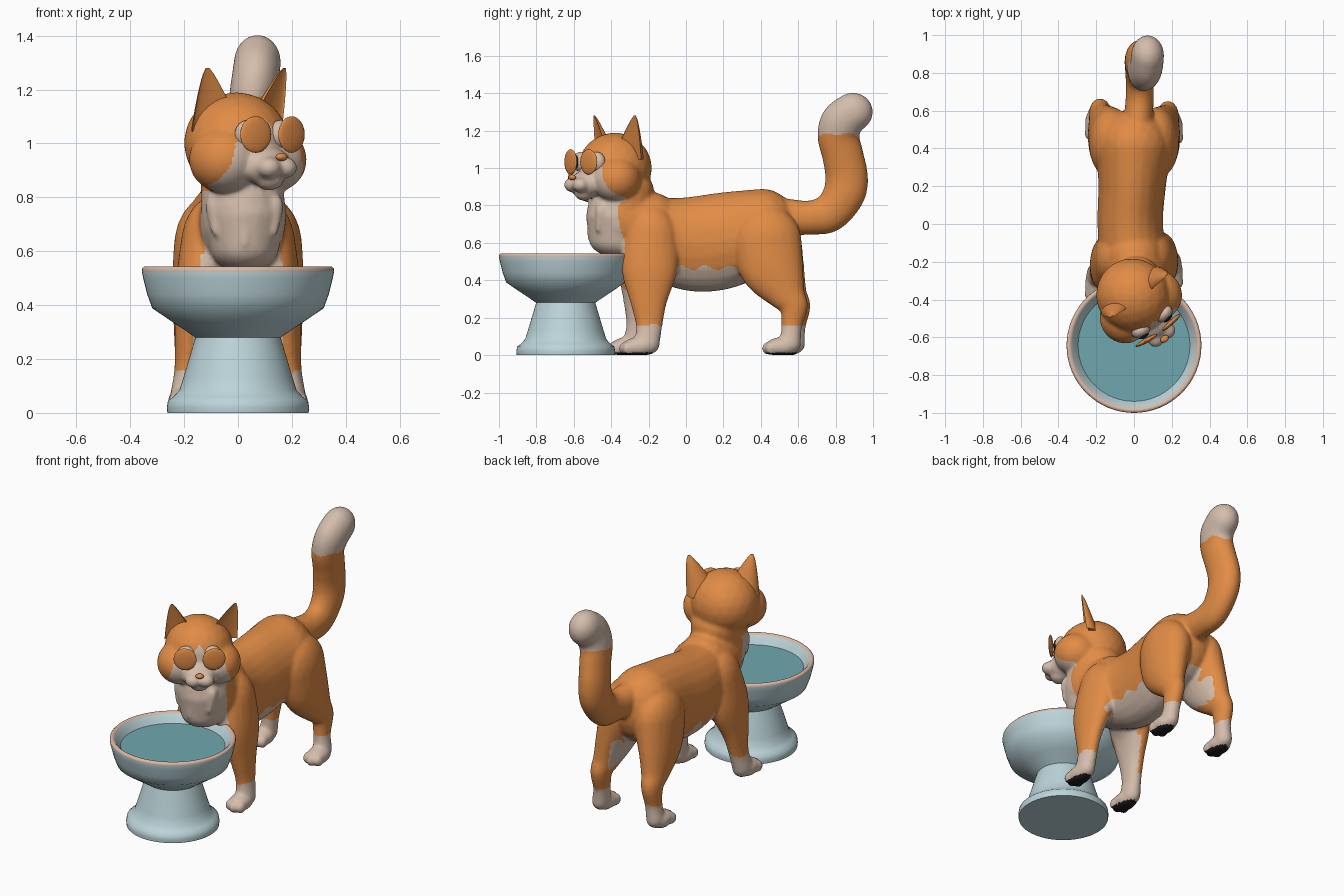
import bpy, bmesh, math
from mathutils import Matrix, Vector

cube = bpy.data.objects.get("Cube")
if cube:
    bpy.data.objects.remove(cube)


def material(name, rgb):
    m = bpy.data.materials.new(name)
    m.use_nodes = True
    m.diffuse_color = (*rgb, 1)
    bsdf = next(n for n in m.node_tree.nodes if n.type == 'BSDF_PRINCIPLED')
    bsdf.inputs["Base Color"].default_value = (*rgb, 1)
    return m


orange = material("orange_fur", (0.75, 0.26, 0.06))
cream = material("cream_fur", (0.66, 0.51, 0.41))
black = material("black_pads", (0.012, 0.012, 0.014))
blue = material("pale_blue_ceramic", (0.5, 0.66, 0.7))
teal = material("teal_water", (0.16, 0.39, 0.43))
rim_cream = material("rim_cream", (0.69, 0.49, 0.39))


def link(name, mesh, mats):
    for m in mats:
        mesh.materials.append(m)
    obj = bpy.data.objects.new(name, mesh)
    bpy.context.collection.objects.link(obj)
    mesh.polygons.foreach_set("use_smooth", [True] * len(mesh.polygons))
    return obj


def finish(name, bm, mats, angle):
    mesh = bpy.data.meshes.new(name)
    bm.to_mesh(mesh)
    bm.free()
    obj = link(name, mesh, mats)
    bpy.ops.object.select_all(action='DESELECT')
    obj.select_set(True)
    bpy.context.view_layer.objects.active = obj
    bpy.ops.object.shade_smooth_by_angle(angle=math.radians(angle))


# Unit sphere shared by every rounded volume
bm = bmesh.new()
bmesh.ops.create_icosphere(bm, subdivisions=3, radius=1)
bm.verts.index_update()
UNIT_VERTS = [v.co.copy() for v in bm.verts]
UNIT_FACES = [[v.index for v in f.verts] for f in bm.faces]
bm.free()


def ball(loc, radii, frame=Matrix()):
    return frame @ Matrix.Translation(loc) @ Matrix.Diagonal((*radii, 1))


def chain(keys, steps=8):
    """Fill a limb with ellipsoids along a smooth spline of sections (x, y, z, rx, ry, rz)."""
    out = []
    ends = [keys[0], *keys, keys[-1]]
    for quad in zip(ends, ends[1:], ends[2:], ends[3:]):
        for i in range(steps + 1):
            t = i / steps
            v = [b + t * ((c - a) + t * (2 * a - 5 * b + 4 * c - d
                                         + t * (3 * (b - c) + d - a))) / 2
                 for a, b, c, d in zip(*quad)]
            out.append(ball(v[:3], v[3:]))
    return out


def ball_object(name, balls, mats):
    verts, faces = [], []
    for m in balls:
        base = len(verts)
        verts.extend(m @ v for v in UNIT_VERTS)
        faces.extend([base + i for i in f] for f in UNIT_FACES)
    mesh = bpy.data.meshes.new(name)
    mesh.from_pydata(verts, [], faces)
    return link(name, mesh, mats)


# Head frame: the head is turned toward the left; local -y is the face direction
HEAD = Matrix.Translation((0.01, -0.40, 1.0)) @ Matrix.Rotation(math.radians(36), 4, 'Z')
TO_HEAD = HEAD.inverted()

# Torso, neck and chest
fur = chain([(0, -.2, .63, .18, .15, .21), (-.02, 0, .595, .175, .15, .25),
             (-.01, .2, .61, .18, .15, .262), (0, .41, .66, .2, .2, .23)])
fur += chain([(0, -.18, .68, .165, .16, .19), (.02, -.345, .73, .16, .18, .17),
              (.01, -.33, .88, .15, .16, .12)])
fur += chain([(.025, -.36, .74, .155, .175, .12), (.025, -.36, .62, .13, .16, .1)])
# Chest tufts
for i in range(-2, 3):
    x, lift = .025 + .055 * i, .022 * abs(i)
    fur += chain([(x, -.495 + lift, .72 + lift, .035, .035, .05),
                  (x, -.515 + lift, .63 + lift, .014, .014, .02)])
# Head, cheeks and muzzle
fur += [ball((0, .025, 0), (.195, .2, .19), HEAD),
        ball((0, -.165, -.085), (.1, .075, .075), HEAD),
        ball((0, -.18, -.135), (.055, .05, .04), HEAD)]
for s in (-1, 1):
    fur.append(ball((s * .11, -.045, -.06), (.128, .135, .125), HEAD))
    fur.append(ball((s * .037, -.23, -.09), (.046, .045, .04), HEAD))
# Legs, paws and toes
FRONT = [(.1, -.185, .6, .115, .15, .2), (.15, -.195, .46, .083, .15, .13),
         (.177, -.2, .3, .058, .102, .08), (.19, -.197, .16, .047, .072, .05),
         (.2, -.21, .06, .053, .07, .06)]
HIND = [(.12, .43, .6, .12, .19, .2), (.15, .46, .46, .095, .168, .15),
        (.17, .53, .33, .07, .105, .09), (.18, .575, .26, .057, .077, .06),
        (.185, .565, .15, .047, .056, .05), (.195, .555, .06, .051, .06, .055)]
for s in (-1, 1):
    for leg, stride in ((FRONT, .07 if s < 0 else 0), (HIND, -.025 if s < 0 else 0)):
        keys = [(s * k[0], k[1] - stride * (1 - k[2] / .6), *k[2:]) for k in leg]
        fur += chain(keys)
        y = keys[-1][1]
        fur.append(ball((s * .2, y - .045, .044), (.061, .087, .052)))
        for toe in (-1, 0, 1):
            fur.append(ball((s * .2 + toe * .037, y - .115 + abs(toe) * .018, .036),
                            (.025, .036, .036)))
# Tail
fur += chain([(.02, .52, .74, .08, .1, .1), (.03, .66, .735, .075, .09, .092),
              (.03, .77, .762, .075, .1, .105), (.03, .845, .86, .08, .114, .105),
              (.03, .858, .96, .08, .115, .1), (.04, .838, 1.07, .08, .112, .1),
              (.05, .815, 1.17, .084, .113, .1), (.065, .835, 1.25, .088, .115, .107),
              (.072, .892, 1.3, .088, .108, .104)])

# Fuse the fur volumes into one smooth skin
body = ball_object("cat_body", fur, [orange, cream, black])
remesh = body.modifiers.new("fuse", 'REMESH')
remesh.mode = 'VOXEL'
remesh.voxel_size = 0.009
smooth = body.modifiers.new("soften", 'SMOOTH')
smooth.factor = 0.5
smooth.iterations = 12
graph = bpy.context.evaluated_depsgraph_get()
skin = bpy.data.meshes.new_from_object(body.evaluated_get(graph))
body.modifiers.clear()
body.data = skin
skin.materials.clear()
for m in (orange, cream, black):
    skin.materials.append(m)
for v in skin.vertices:
    v.co.z = max(v.co.z, 0)


# Fur markings by place and direction
def face_marking(p, jag):
    if p.z > .03:
        width = .038 * min(1, (.1 - p.z) / .06)
    else:
        width = .038 + .1 * min(1, (.03 - p.z) / .03) + .35 * max(0, -p.z)
    return int(p.y < -.03 + jag and abs(p.x) < width)


def marking(c, n):
    jag = .018 * math.sin(c.x * 60) + .014 * math.sin(c.y * 47 + c.z * 20)
    if c.z < .014 and n.z < -.6:
        return 2
    if c.z < .155 + jag * .3:
        return 1
    if c.y > .6:
        return int(c.z > 1.175 + jag * .4)
    if c.z > .82 and c.y < -.15:
        return face_marking(TO_HEAD @ c, jag)
    if c.z > .5:
        return int(c.y < -.335 + jag and abs(c.x - .025) < .165)
    inward = n.x * math.copysign(1, c.x) < -.35
    inner = inward and (c.z < .38 + jag if c.y < .1 else .31 < c.z + jag < .45)
    belly = -.06 < c.y < .28 and c.z < .45 + jag
    under = abs(c.x) < .11 and n.z < -.35
    return int(inner or belly or under)


for poly in skin.polygons:
    poly.use_smooth = True
    poly.material_index = marking(poly.center, poly.normal)

# Ears: lofted crescents, hollow at the front, rooted inside the head
for s, side in ((-1, "right"), (1, "left")):
    bm = bmesh.new()
    frame = HEAD @ Matrix.Translation((s * .108 + .012, .015, .045)) @ Matrix.Rotation(s * .25, 4, 'Z')
    rings, rows, count = [], 10, 24
    for j in range(rows + 1):
        t = j / rows
        w = .094 * (1 - t) ** .8 + .007
        ring = []
        for i in range(count):
            a = math.tau * i / count
            depth = .75 * w * math.sin(a) if math.sin(a) > 0 else -.2 * w * math.sin(a)
            co = Vector((w * math.cos(a) + s * .066 * t + .015 * t, depth - .03 * t, .235 * t))
            ring.append(bm.verts.new(frame @ co))
        rings.append(ring)
    for lo, hi in zip(rings, rings[1:]):
        for i in range(count):
            k = (i + 1) % count
            bm.faces.new((lo[i], lo[k], hi[k], hi[i]))
    bm.faces.new(rings[0])
    bm.faces.new(rings[-1])
    bmesh.ops.recalc_face_normals(bm, faces=bm.faces)
    finish(side + "_ear", bm, [orange], 50)

    # Eyes: pale eyeball, dark pupil and round disc in front
    tilt = HEAD @ Matrix.Translation((s * .082, -.208, .033)) @ Matrix.Rotation(s * .12, 4, 'Z')
    for part, y, radii, mat in (("eyeball", .06, (.052, .038, .054), cream),
                                ("pupil", .03, (.03, .014, .036), black),
                                ("eye_disc", 0, (.066, .013, .068), orange)):
        ball_object(side + "_" + part, [ball((0, y, 0), radii, tilt)], [mat])

# Nose
ball_object("nose", [ball((0, -.258, -.05), (.024, .018, .015), HEAD)], [orange])


# Pedestal bowl
def lathe(name, profile, mats, rule, center=(0, -.643, 0)):
    bm = bmesh.new()
    verts = [bm.verts.new((r, 0, z)) for r, z in profile]
    edges = [bm.edges.new(pair) for pair in zip(verts, verts[1:])]
    bmesh.ops.spin(bm, geom=verts + edges, axis=(0, 0, 1), cent=(0, 0, 0),
                   angle=math.tau, steps=64)
    bmesh.ops.remove_doubles(bm, verts=bm.verts, dist=1e-4)
    bmesh.ops.recalc_face_normals(bm, faces=bm.faces)
    for f in bm.faces:
        f.material_index = rule(f.calc_center_median())
    bmesh.ops.translate(bm, verts=bm.verts, vec=center)
    finish(name, bm, mats, 62)


lathe("pedestal_bowl",
      [(0, 0), (.262, 0), (.264, .02), (.26, .045), (.24, .06), (.217, .085), (.203, .13),
       (.179, .21), (.158, .28), (.238, .334), (.318, .388), (.337, .44), (.352, .5),
       (.357, .525), (.356, .536), (.349, .543), (.338, .543), (.328, .534),
       (.315, .515), (.298, .49), (.28, .46), (0, .46)],
      [blue, rim_cream], lambda c: int(c.z > .528))
lathe("water", [(0, .47), (.296, .47), (.296, .488), (0, .488)], [teal], lambda c: 0)
